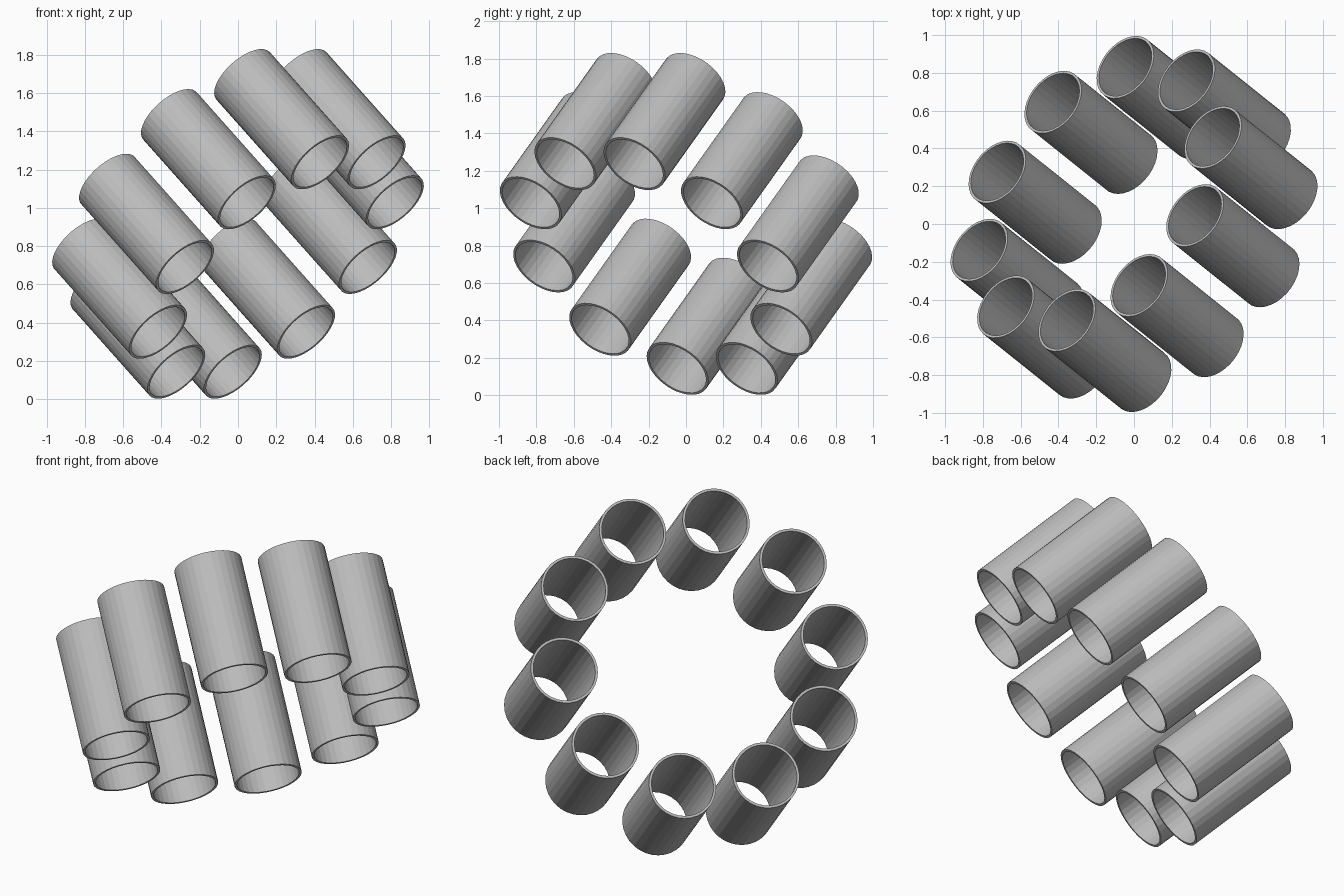
import bpy, bmesh, math
from mathutils import Matrix, Vector

cube = bpy.data.objects.get("Cube")
if cube:
    bpy.data.objects.remove(cube)

COUNT, SIDES = 10, 32
RING_RADIUS, TUBE_RADIUS, WALL, LENGTH = 0.766, 0.187, 0.014, 0.685
AXIS = Vector((-0.587, 0.469, 0.66)).normalized()

# Plain grey material
grey = bpy.data.materials.new("grey")
grey.use_nodes = True
colour = (0.5, 0.5, 0.5, 1)
grey.diffuse_color = colour
grey.node_tree.nodes["Principled BSDF"].inputs["Base Color"].default_value = colour

# Hollow open tube, spun from a rectangular wall section
bm = bmesh.new()
inner, half = TUBE_RADIUS - WALL, LENGTH / 2
section = [bm.verts.new((r, 0, z)) for r, z in
           ((TUBE_RADIUS, -half), (TUBE_RADIUS, half), (inner, half), (inner, -half))]
edges = [bm.edges.new((section[i], section[(i + 1) % 4])) for i in range(4)]
bmesh.ops.spin(bm, geom=section + edges, axis=(0, 0, 1), cent=(0, 0, 0),
               angle=math.tau, steps=SIDES, use_merge=True)
bmesh.ops.remove_doubles(bm, verts=bm.verts, dist=0.0001)
bmesh.ops.recalc_face_normals(bm, faces=bm.faces)
mesh = bpy.data.meshes.new("tube")
bm.to_mesh(mesh)
bm.free()
mesh.materials.append(grey)

# Ring of parallel tubes, tilted as a whole about its centre
tilt = Matrix.Translation((0, 0, 0.916)) @ AXIS.to_track_quat('Z', 'Y').to_matrix().to_4x4()
for i in range(COUNT):
    tube = bpy.data.objects.new(f"tube_{i + 1}", mesh)
    angle = math.tau * (i + 0.5) / COUNT + math.pi / 2
    spot = Matrix.Rotation(angle, 4, 'Z') @ Matrix.Translation((RING_RADIUS, 0, 0))
    tube.matrix_world = tilt @ spot
    bpy.context.collection.objects.link(tube)
